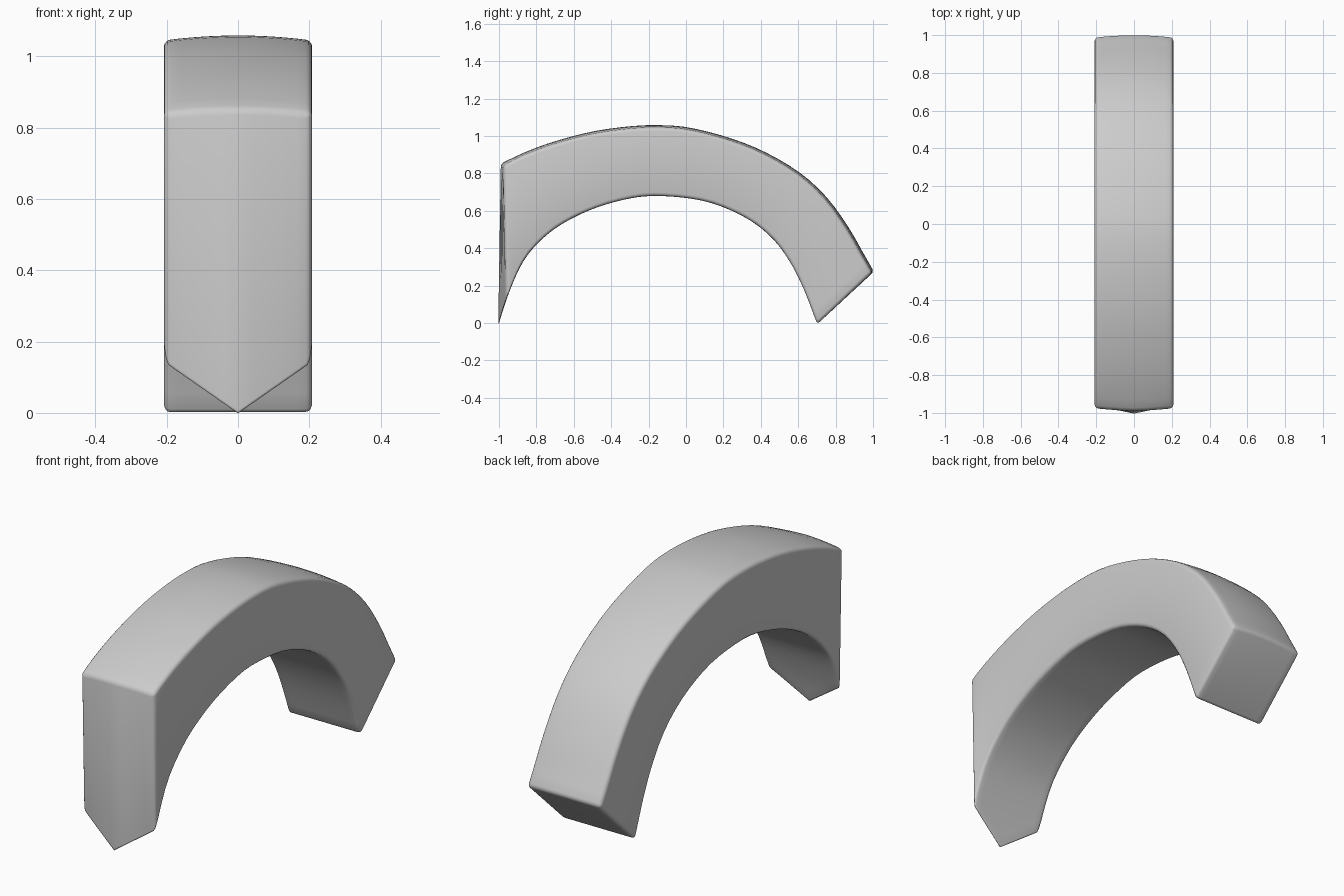
import bpy, bmesh, math
from mathutils import Vector

if "Cube" in bpy.data.objects:
    bpy.data.objects.remove(bpy.data.objects["Cube"])

HALF, COLS, N = 0.208, 10, 36

# Centre-line profiles of the arch as (y, z), front to back
OUTER = [(-0.99, 0.853), (-0.85, 0.918), (-0.7, 0.972), (-0.5, 1.024), (-0.3, 1.052),
         (-0.15, 1.058), (0, 1.048), (0.2, 1.0), (0.4, 0.925), (0.6, 0.81),
         (0.75, 0.675), (0.87, 0.51), (0.95, 0.37), (1.005, 0.275)]
INNER = [(-1.004, -0.015), (-0.955, 0.14), (-0.88, 0.315), (-0.8, 0.42), (-0.68, 0.52),
         (-0.5, 0.61), (-0.3, 0.667), (-0.15, 0.68), (0.05, 0.662), (0.2, 0.62),
         (0.35, 0.545), (0.47, 0.445), (0.56, 0.32), (0.63, 0.18), (0.702, -0.006)]


def smooth_path(points, steps=12):
    """Catmull-Rom curve through the points."""
    p = [Vector(q) for q in points]
    p = [2 * p[0] - p[1]] + p + [2 * p[-1] - p[-2]]
    out = []
    for a, b, c, d in zip(p, p[1:], p[2:], p[3:]):
        for k in range(steps):
            t = k / steps
            out.append(0.5 * (2 * b + (c - a) * t + (2 * a - 5 * b + 4 * c - d) * t * t
                              + (3 * b - a - 3 * c + d) * t ** 3))
    return out + [p[-2]]


def resample(path, count):
    """Evenly spaced points along a path."""
    dist = [0.0]
    for a, b in zip(path, path[1:]):
        dist.append(dist[-1] + (b - a).length)
    out, j = [], 0
    for k in range(count):
        s = dist[-1] * k / (count - 1)
        while j < len(path) - 2 and dist[j + 1] < s:
            j += 1
        f = (s - dist[j]) / max(dist[j + 1] - dist[j], 1e-9)
        out.append(path[j].lerp(path[j + 1], min(f, 1)))
    return out


outer = resample(smooth_path(OUTER), N)
inner_path = smooth_path(INNER)
bm = bmesh.new()
columns = []
for c in range(COLS + 1):
    x = HALF * (2 * c / COLS - 1)
    t = abs(x) / HALF
    # Crowned outside: sides sit slightly lower than the middle
    top = []
    for i, q in enumerate(outer):
        tangent = outer[min(i + 1, N - 1)] - outer[max(i - 1, 0)]
        normal = Vector((-tangent.y, tangent.x)).normalized()
        top.append(q - normal * 0.014 * t * t)
    top[0].x += 0.008 * t
    # Pointed front foot: the inside curve starts higher towards the sides
    cut = -0.015 + 0.145 * t
    start = next(i for i, q in enumerate(inner_path) if q.y >= cut - 1e-6)
    trimmed = inner_path[start:]
    if start:
        a, b = inner_path[start - 1], inner_path[start]
        trimmed = [a.lerp(b, (cut - a.y) / (b.y - a.y))] + trimmed
    low = resample(trimmed, N)
    columns.append([[bm.verts.new((x, q.x, q.y)) for q in row] for row in (top, low)])

# Outside, inside and end faces
for (ta, la), (tb, lb) in zip(columns, columns[1:]):
    for i in range(N - 1):
        bm.faces.new((ta[i], tb[i], tb[i + 1], ta[i + 1]))
        bm.faces.new((la[i], la[i + 1], lb[i + 1], lb[i]))
    for i in (0, N - 1):
        bm.faces.new((ta[i], la[i], lb[i], tb[i]))
# Flat side walls
for top, low in (columns[0], columns[-1]):
    for i in range(N - 1):
        bm.faces.new((top[i], top[i + 1], low[i + 1], low[i]))
bmesh.ops.recalc_face_normals(bm, faces=bm.faces)

mesh = bpy.data.meshes.new("arch_band")
bm.to_mesh(mesh)
bm.free()
arch = bpy.data.objects.new("arch_band", mesh)
bpy.context.collection.objects.link(arch)

grey = bpy.data.materials.new("plain grey")
grey.diffuse_color = (0.6, 0.6, 0.6, 1)
grey.use_nodes = True
grey.node_tree.nodes["Principled BSDF"].inputs["Base Color"].default_value = grey.diffuse_color
mesh.materials.append(grey)

# Softly rounded edges
bevel = arch.modifiers.new("rounded_edges", 'BEVEL')
bevel.width = 0.018
bevel.segments = 3
bevel.limit_method = 'ANGLE'
bevel.angle_limit = math.radians(40)
for poly in mesh.polygons:
    poly.use_smooth = True
